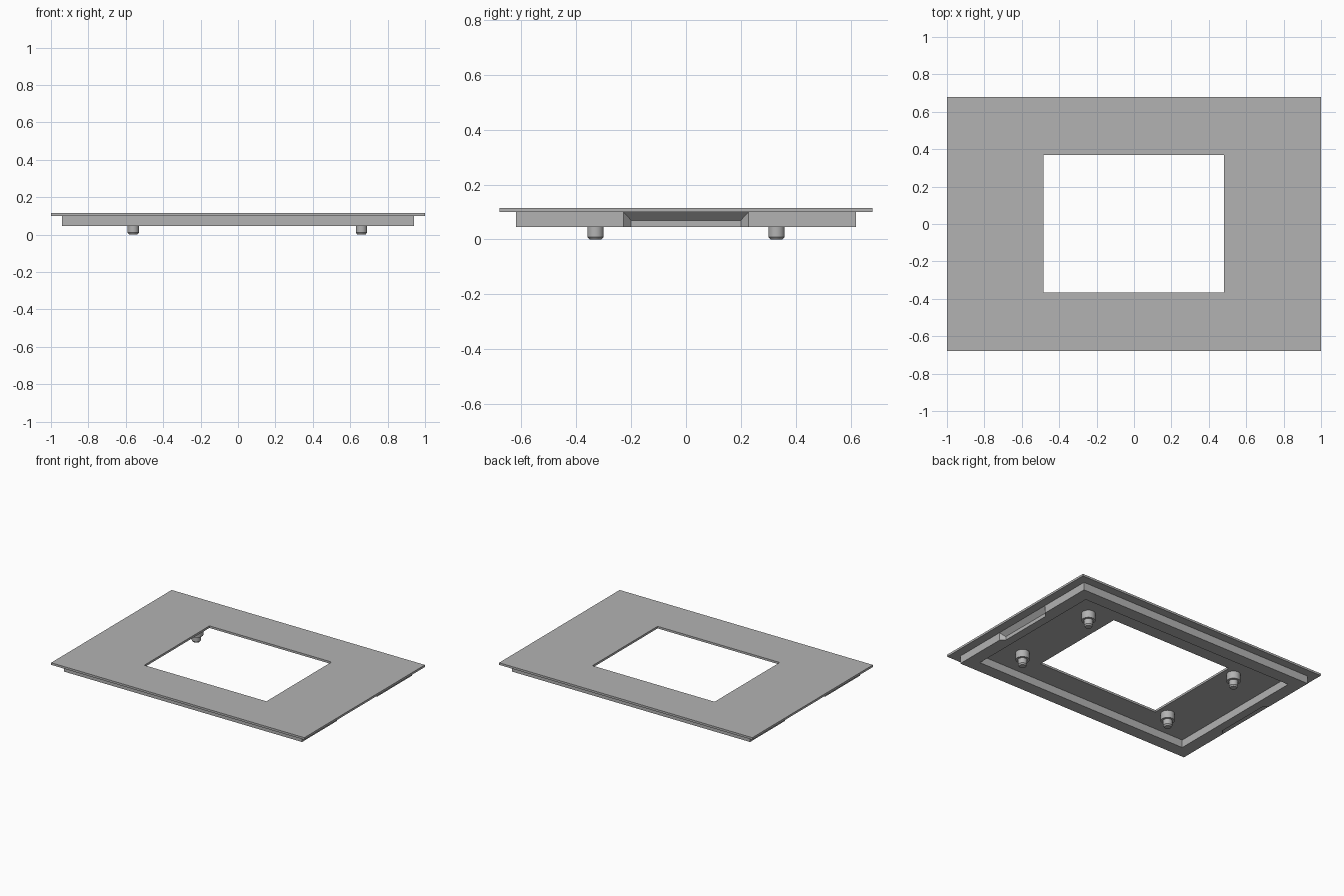
import bpy
import bmesh

default = bpy.data.objects.get("Cube")
if default:
    bpy.data.objects.remove(default, do_unlink=True)

grey = bpy.data.materials.new("plain_grey")
grey.use_nodes = True
COLOUR = (0.45, 0.45, 0.45, 1)
grey.diffuse_color = COLOUR
grey.node_tree.nodes["Principled BSDF"].inputs["Base Color"].default_value = COLOUR

PLATE_TOP, PLATE_BASE, SKIRT_BASE = 0.115, 0.1, 0.045


def make_object(name, bm):
    bmesh.ops.recalc_face_normals(bm, faces=bm.faces)
    mesh = bpy.data.meshes.new(name)
    bm.to_mesh(mesh)
    bm.free()
    mesh.materials.append(grey)
    obj = bpy.data.objects.new(name, mesh)
    bpy.context.collection.objects.link(obj)
    return obj


def bridge(bm, loops, closed):
    """Join successive loops of equal length with quads."""
    pairs = list(zip(loops, loops[1:]))
    if closed:
        pairs.append((loops[-1], loops[0]))
    for a, b in pairs:
        for i in range(len(a)):
            j = (i + 1) % len(a)
            bm.faces.new((a[i], a[j], b[j], b[i]))


def rect(bm, bounds, z):
    x0, x1, y0, y1 = bounds
    return [bm.verts.new((x, y, z)) for x, y in ((x0, y0), (x1, y0), (x1, y1), (x0, y1))]


def frame(name, outer, inner, low, high):
    bm = bmesh.new()
    loops = [rect(bm, outer, low), rect(bm, outer, high),
             rect(bm, inner, high), rect(bm, inner, low)]
    bridge(bm, loops, True)
    return make_object(name, bm)


def turned(name, x, y, profile, sides=32):
    """Stack circular sections given as (radius, height)."""
    bm = bmesh.new()
    loops = []
    for radius, z in profile:
        ring = bmesh.ops.create_circle(bm, segments=sides, radius=radius)["verts"]
        bmesh.ops.translate(bm, verts=ring, vec=(x, y, z))
        loops.append(ring)
    bridge(bm, loops, False)
    bm.faces.new(loops[0])
    bm.faces.new(loops[-1])
    obj = make_object(name, bm)
    bpy.ops.object.select_all(action="DESELECT")
    obj.select_set(True)
    bpy.context.view_layer.objects.active = obj
    bpy.ops.object.shade_smooth_by_angle()
    return obj


# Thin top plate with window, and the skirt wall below it
frame("top_plate", (-1, 1, -0.68, 0.68), (-0.485, 0.48, -0.365, 0.37), PLATE_BASE, PLATE_TOP)
skirt = frame("skirt", (-0.94, 0.94, -0.62, 0.62), (-0.85, 0.85, -0.53, 0.53),
              SKIRT_BASE, PLATE_BASE)

# Tapered finger notches, open below, in both end walls
for side in (-1, 1):
    bm = bmesh.new()
    loops = []
    for x, half, top in ((0.91, 0.2, 0.07), (0.95, 0.237, 0.11)):
        loops.append([bm.verts.new((side * x, y, z)) for y, z in
                      ((-half, 0), (half, 0), (half, top), (-half, top))])
    bridge(bm, loops, False)
    bm.faces.new(loops[0])
    bm.faces.new(loops[1])
    cutter = make_object("notch_cutter", bm)
    cutter.hide_render = True
    cut = skirt.modifiers.new("notch", "BOOLEAN")
    cut.operation = "DIFFERENCE"
    cut.solver = "EXACT"
    cut.object = cutter
    bpy.context.view_layer.objects.active = skirt
    bpy.ops.object.modifier_apply(modifier=cut.name)
    bpy.data.objects.remove(cutter, do_unlink=True)

# Four stepped pegs: wide collar, narrow chamfered tip
for x, side in ((-0.56, "right"), (0.66, "left")):
    for y, end in ((-0.33, "front"), (0.33, "back")):
        turned(f"{end}_{side}_peg", x, y,
               [(0.045, PLATE_BASE), (0.045, 0.047), (0.03, 0.047),
                (0.03, 0.01), (0.022, 0)])
